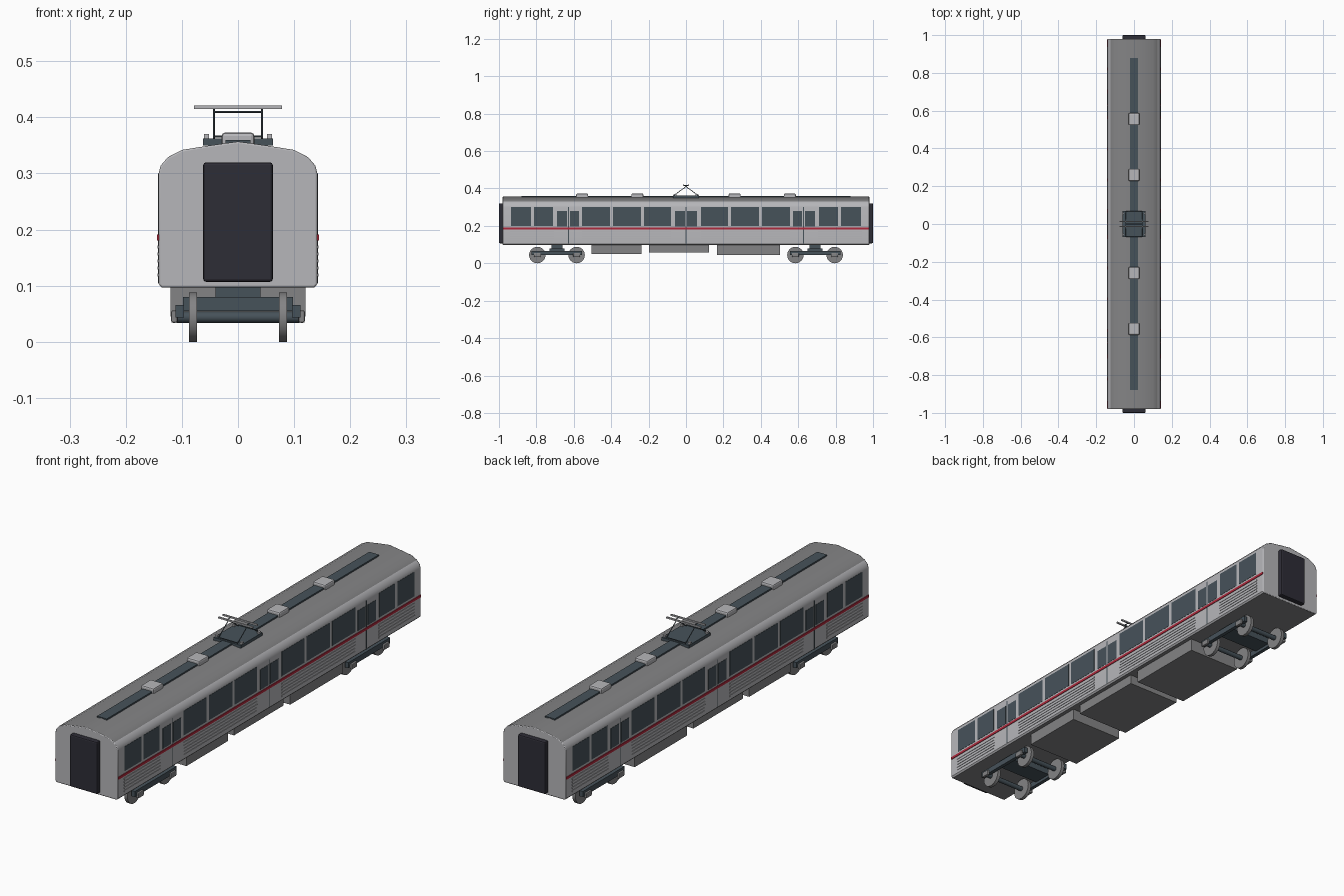
import bpy, bmesh
from mathutils import Vector, Matrix

cube = bpy.data.objects.get("Cube")
if cube:
    bpy.data.objects.remove(cube, do_unlink=True)


def material(name, rgb):
    m = bpy.data.materials.new(name)
    m.use_nodes = True
    m.diffuse_color = (*rgb, 1)
    m.node_tree.nodes["Principled BSDF"].inputs["Base Color"].default_value = (*rgb, 1)
    return m


SILVER = material("silver", (0.47, 0.47, 0.49))
GREY = material("mid grey", (0.23, 0.23, 0.235))
SLATE = material("slate", (0.062, 0.085, 0.102))
BLACK = material("rubber black", (0.027, 0.026, 0.037))
RED = material("red", (0.43, 0.022, 0.045))


def finish(name, bm, mats, bevel=0, smooth=False):
    bmesh.ops.recalc_face_normals(bm, faces=bm.faces[:])
    mesh = bpy.data.meshes.new(name)
    bm.to_mesh(mesh)
    bm.free()
    for m in mats:
        mesh.materials.append(m)
    ob = bpy.data.objects.new(name, mesh)
    bpy.context.collection.objects.link(ob)
    if smooth:
        bpy.ops.object.select_all(action='DESELECT')
        ob.select_set(True)
        bpy.context.view_layer.objects.active = ob
        bpy.ops.object.shade_smooth_by_angle(angle=0.6)
    if bevel:
        mod = ob.modifiers.new("bevel", 'BEVEL')
        mod.width, mod.segments, mod.limit_method = bevel, 2, 'ANGLE'
        mod.angle_limit = 1.0
    return ob


def boxes(name, spans, mat, bevel=0):
    """One object from boxes given as (x0, x1, y0, y1, z0, z1)."""
    bm = bmesh.new()
    for x0, x1, y0, y1, z0, z1 in spans:
        mat4 = Matrix.Translation(((x0 + x1) / 2, (y0 + y1) / 2, (z0 + z1) / 2))
        mat4 = mat4 @ Matrix.Diagonal((abs(x1 - x0), abs(y1 - y0), abs(z1 - z0), 1))
        bmesh.ops.create_cube(bm, size=1, matrix=mat4)
    return finish(name, bm, [mat], bevel)


def rods(name, pairs, radius, mat, sides=8):
    """One object from cylinders given as (start, end)."""
    bm = bmesh.new()
    for a, b in pairs:
        a, b = Vector(a), Vector(b)
        rot = (b - a).to_track_quat('Z', 'Y').to_matrix().to_4x4()
        bmesh.ops.create_cone(bm, cap_ends=True, segments=sides, radius1=radius,
                              radius2=radius, depth=(b - a).length,
                              matrix=Matrix.Translation((a + b) / 2) @ rot)
    return finish(name, bm, [mat], smooth=True)


def side_plates(name, spans, depth, mat):
    """Thin plates (y0, y1, z0, z1) on both side walls, mirrored front to back."""
    out = []
    for y0, y1, z0, z1 in spans:
        for sx in (-1, 1):
            for sy in (-1, 1):
                out.append((sx * (WALL - 0.001), sx * (WALL + depth), sy * y0, sy * y1, z0, z1))
    return boxes(name, out, mat)


WALL = 0.1415
SIGNS = (-1, 1)

# Body shell: cross-section extruded along the length
half = [(0.136, 0.097), (WALL, 0.103), (WALL, 0.3), (0.138, 0.314), (0.125, 0.329),
        (0.1, 0.342), (0.05, 0.35)]
section = half + [(0, 0.357)] + [(-x, z) for x, z in reversed(half)]
bm = bmesh.new()
face = bm.faces.new([bm.verts.new((x, -0.98, z)) for x, z in section])
new = bmesh.ops.extrude_face_region(bm, geom=[face], use_keep_orig=True)["geom"]
bmesh.ops.translate(bm, vec=(0, 1.96, 0),
                    verts=[v for v in new if isinstance(v, bmesh.types.BMVert)])
for f in bm.faces:
    f.normal_update()
    z = f.calc_center_median().z
    if abs(f.normal.y) < 0.5 and (z > 0.33 or z < 0.099):
        f.material_index = 1
finish("body", bm, [SILVER, GREY], bevel=0.003, smooth=True)

# End gangways
boxes("gangways", [(-0.062, 0.062, s * 0.97, s, 0.107, 0.32) for s in SIGNS], BLACK, 0.005)

# Windows, door windows, door seams, stripe and ribs
side_plates("windows", [(a, b, 0.2, 0.3) for a, b in
            ((0.08, 0.225), (0.24, 0.39), (0.406, 0.556), (0.711, 0.813), (0.829, 0.936))],
            0.001, SLATE)
side_plates("door_windows", [(a, b, 0.197, 0.28) for a, b in
            ((0.006, 0.059), (0.572, 0.621), (0.636, 0.69))], 0.001, SLATE)
boxes("door_seams", [(s * (WALL - 0.001), s * (WALL + 0.0008), y - 0.002, y + 0.002, 0.105, 0.3)
                     for s in SIGNS for y in (-0.628, 0, 0.628)], SLATE)
boxes("red_stripe", [(s * (WALL - 0.001), s * (WALL + 0.0025), -0.978, 0.978, 0.181, 0.191)
                     for s in SIGNS], RED)
side_plates("side_ribs", [(a, b, 0.116 + 0.0125 * i, 0.122 + 0.0125 * i)
            for a, b in ((0.08, 0.556), (0.706, 0.94)) for i in range(5)], 0.0018, SILVER)

# Roof walkway and ventilation units
boxes("roof_walkway", [(-0.022, 0.022, -0.88, 0.88, 0.345, 0.36)], SLATE)
boxes("roof_units", [(-0.029, 0.029, y - 0.032, y + 0.032, 0.345, 0.373)
                     for y in (-0.555, -0.26, 0.26, 0.555)], SILVER, 0.006)

# Pantograph
boxes("pantograph_base", [(-0.062, 0.062, -0.07, 0.07, 0.35, 0.362)], SLATE)
boxes("insulators", [(s * 0.052, s * 0.061, t * 0.05, t * 0.062, 0.36, 0.37)
                     for s in SIGNS for t in SIGNS], SILVER)
arms = [((s * 0.043, t * 0.066, 0.362), (s * 0.043, 0, 0.41)) for s in SIGNS for t in SIGNS]
arms += [((-0.043, y, z), (0.043, y, z)) for y, z in ((0, 0.41), (-0.066, 0.366), (0.066, 0.366))]
arms += [((s * 0.043, -0.014, 0.416), (s * 0.043, 0.014, 0.416)) for s in SIGNS]
arms += [((s * 0.043, 0, 0.41), (s * 0.043, 0, 0.417)) for s in SIGNS]
rods("pantograph_arms", arms, 0.0018, SLATE)
boxes("contact_strips", [(-0.078, 0.078, s * 0.014 - 0.003, s * 0.014 + 0.003, 0.415, 0.421)
                         for s in SIGNS], SILVER)

# Underfloor equipment
boxes("equipment_boxes", [(-0.12, 0.12, -0.505, -0.237, 0.05, 0.1),
                          (-0.12, 0.12, -0.197, 0.123, 0.058, 0.1),
                          (-0.12, 0.12, 0.166, 0.503, 0.045, 0.1)], GREY)

# Bogies
for label, yc in (("front", -0.69), ("rear", 0.69)):
    axles = (yc - 0.105, yc + 0.105)
    frame = [(s * 0.096, s * 0.111, yc - 0.135, yc + 0.135, 0.043, 0.066) for s in SIGNS]
    frame += [(-0.098, 0.098, yc - 0.04, yc + 0.04, 0.055, 0.08)]
    boxes(label + "_bogie_frame", frame, SLATE)
    boxes(label + "_bogie_pivot", [(-0.04, 0.04, yc - 0.03, yc + 0.03, 0.07, 0.1)], SLATE)
    boxes(label + "_axle_boxes", [(s * 0.108, s * 0.119, y - 0.018, y + 0.018, 0.034, 0.056)
                                  for s in SIGNS for y in axles], GREY, 0.003)
    rods(label + "_wheels", [((s * 0.073, y, 0.044), (s * 0.087, y, 0.044))
                             for s in SIGNS for y in axles], 0.044, GREY, 24)
    rods(label + "_axles", [((-0.11, y, 0.044), (0.11, y, 0.044)) for y in axles],
         0.01, SLATE, 12)
